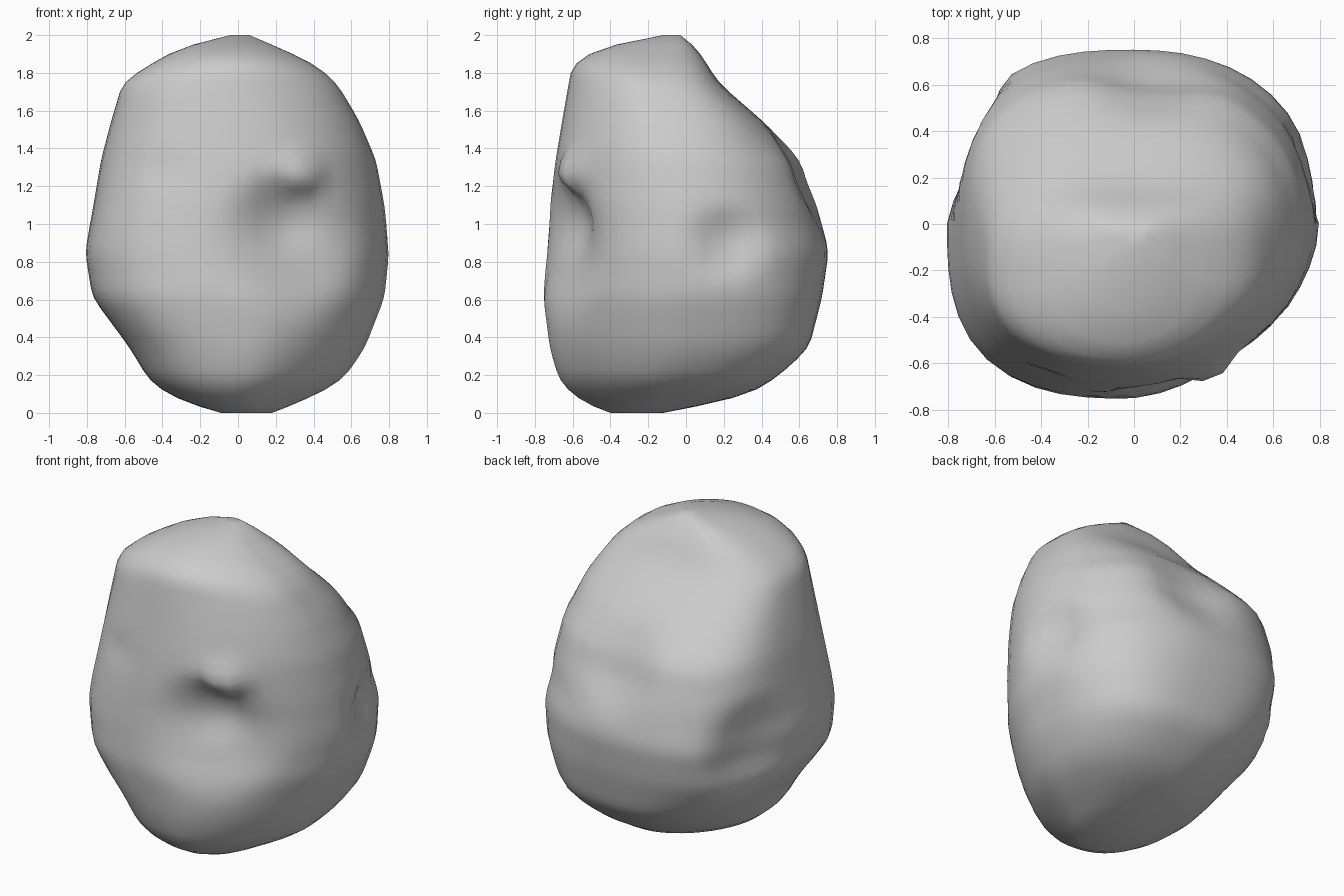
import bpy, bmesh, math
from mathutils import Vector

if "Cube" in bpy.data.objects:
    bpy.data.objects.remove(bpy.data.objects["Cube"])

# Horizontal slices: z, left, right, front, back
SLICES = [
    (0.00, -0.09, 0.18, -0.40, -0.12),
    (0.03, -0.20, 0.26, -0.49, 0.03),
    (0.08, -0.34, 0.38, -0.58, 0.29),
    (0.17, -0.47, 0.55, -0.67, 0.46),
    (0.34, -0.57, 0.67, -0.72, 0.65),
    (0.61, -0.77, 0.775, -0.755, 0.72),
    (0.85, -0.81, 0.80, -0.74, 0.755),
    (1.10, -0.765, 0.775, -0.72, 0.70),
    (1.34, -0.725, 0.73, -0.69, 0.62),
    (1.55, -0.67, 0.64, -0.655, 0.40),
    (1.75, -0.61, 0.52, -0.62, 0.17),
    (1.85, -0.46, 0.40, -0.60, 0.11),
    (1.95, -0.27, 0.18, -0.42, 0.04),
    (2.00, -0.04, 0.06, -0.12, -0.03),
]
# Squareness by height: z, right-back, left-back, left-front, right-front
CORNERS = [
    (0.10, 2.7, 1.7, 2.4, 1.5),
    (0.45, 2.7, 2.5, 2.9, 1.7),
    (1.00, 2.15, 2.7, 2.9, 1.8),
    (1.40, 2.2, 2.9, 2.6, 1.95),
    (1.75, 3.6, 2.8, 2.3, 1.8),
]
# Dents and bumps: centre, radius, push
SCULPT = [
    ((0.27, -0.60, 0.90), 0.46, (0.0, 0.10, 0.0)),     # hollow under the knob
    ((0.20, -0.60, 1.04), 0.28, (0.0, 0.07, 0.0)),
    ((0.31, -0.58, 1.27), 0.17, (0.02, -0.06, -0.03)), # front knob
    ((0.08, 0.62, 1.25), 0.36, (0.0, -0.06, -0.03)),   # back hollow
    ((0.77, 0.22, 0.90), 0.24, (-0.07, 0.0, 0.0)),     # right dent
    ((-0.76, 0.38, 0.82), 0.40, (0.10, 0.0, 0.0)),     # left dent
    ((-0.42, -0.70, 1.30), 0.16, (0.0, 0.025, 0.0)),   # small front dent
]
SEGMENTS = 48


def squareness(z, corner):
    if z <= CORNERS[0][0]:
        return CORNERS[0][corner + 1]
    for a, b in zip(CORNERS, CORNERS[1:]):
        if z <= b[0]:
            t = (z - a[0]) / (b[0] - a[0])
            return a[corner + 1] * (1 - t) + b[corner + 1] * t
    return CORNERS[-1][corner + 1]


def slice_point(row, angle):
    z, x0, x1, y0, y1 = row
    cx, cy = (x0 + x1) / 2, (y0 + y1) / 2
    n = squareness(z, int(angle / (math.pi / 2)) % 4)
    c, s = math.cos(angle), math.sin(angle)
    r = (abs(c) ** n + abs(s) ** n) ** (-1 / n)
    return Vector((cx + r * c * (x1 - x0) / 2, cy + r * s * (y1 - y0) / 2, z))


def sculpt(p):
    moved = p.copy()
    for centre, radius, push in SCULPT:
        d = (p - Vector(centre)).length / radius
        if d < 1:
            moved += Vector(push) * (1 - d * d) ** 2 * 1.1
    return moved


# Fill in rows between the slices, then ease the kinks
rows = []
for a, b in zip(SLICES, SLICES[1:]):
    steps = max(1, round((b[0] - a[0]) / 0.05))
    for i in range(steps):
        rows.append([u + (v - u) * i / steps for u, v in zip(a, b)])
rows.append(list(SLICES[-1]))
eased = [[(p + 2 * q + r) / 4 for p, q, r in zip(*rows[i - 1:i + 2])]
         for i in range(1, len(rows) - 1)]
rows[1:-1] = eased

# Boulder body
bm = bmesh.new()
rings = [[bm.verts.new(sculpt(slice_point(r, 2 * math.pi * k / SEGMENTS)))
          for k in range(SEGMENTS)] for r in rows]
for lo, hi in zip(rings, rings[1:]):
    for k in range(SEGMENTS):
        j = (k + 1) % SEGMENTS
        bm.faces.new((lo[k], lo[j], hi[j], hi[k]))
bm.faces.new(rings[0][::-1])
bm.faces.new(rings[-1])
for f in bm.faces:
    f.smooth = True
bmesh.ops.recalc_face_normals(bm, faces=bm.faces)
mesh = bpy.data.meshes.new("boulder")
bm.to_mesh(mesh)
bm.free()
boulder = bpy.data.objects.new("boulder", mesh)
bpy.context.collection.objects.link(boulder)
